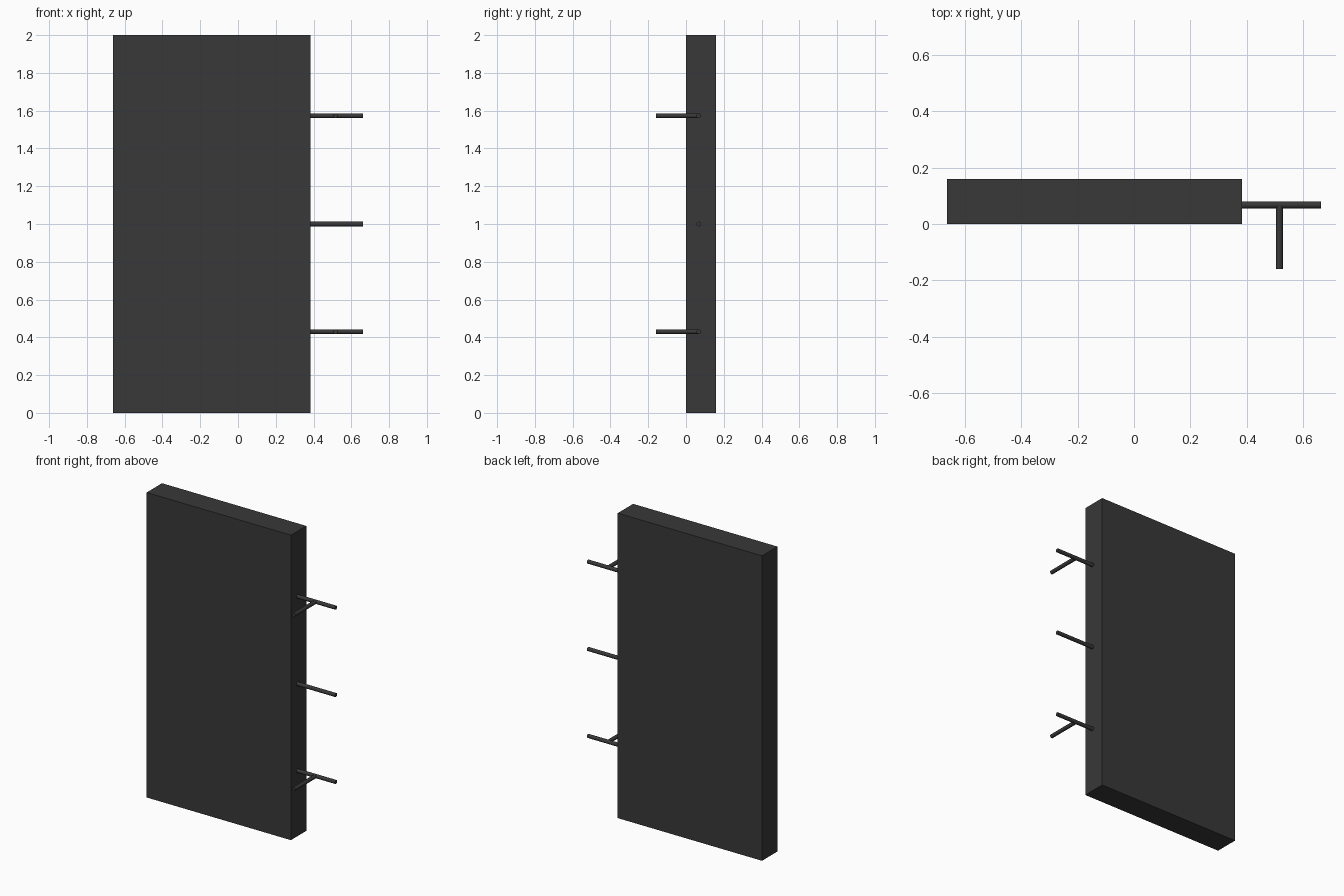
import bpy
from mathutils import Vector

if "Cube" in bpy.data.objects:
    bpy.data.objects.remove(bpy.data.objects["Cube"])

dark = bpy.data.materials.new("dark_grey")
dark.diffuse_color = (0.04, 0.04, 0.04, 1)
dark.use_nodes = True
dark.node_tree.nodes["Principled BSDF"].inputs["Base Color"].default_value = dark.diffuse_color


def block(name, lo, hi):
    lo, hi = Vector(lo), Vector(hi)
    bpy.ops.mesh.primitive_cube_add(size=1, location=(lo + hi) / 2)
    ob = bpy.context.object
    ob.name = name
    ob.scale = hi - lo
    bpy.ops.object.transform_apply(location=False, rotation=False, scale=True)
    ob.data.materials.append(dark)


def rod(name, a, b, radius=0.0125):
    a, b = Vector(a), Vector(b)
    bpy.ops.mesh.primitive_cylinder_add(vertices=16, radius=radius,
                                        depth=(b - a).length, location=(a + b) / 2)
    ob = bpy.context.object
    ob.name = name
    ob.rotation_euler = (b - a).to_track_quat('Z', 'Y').to_euler()
    bpy.ops.object.shade_smooth_by_angle()
    ob.data.materials.append(dark)


# Main slab
block("panel", (-0.663, 0, 0), (0.384, 0.159, 2))

# Side rods; the outer two carry a forward branch
ROD_Y, BRANCH_X = 0.068, 0.516
for label, z, branched in (("lower", 0.43, True), ("middle", 1.0, False), ("upper", 1.573, True)):
    rod(label + "_rod", (0.38, ROD_Y, z), (0.663, ROD_Y, z))
    if branched:
        rod(label + "_branch", (BRANCH_X, ROD_Y, z), (BRANCH_X, -0.159, z))
